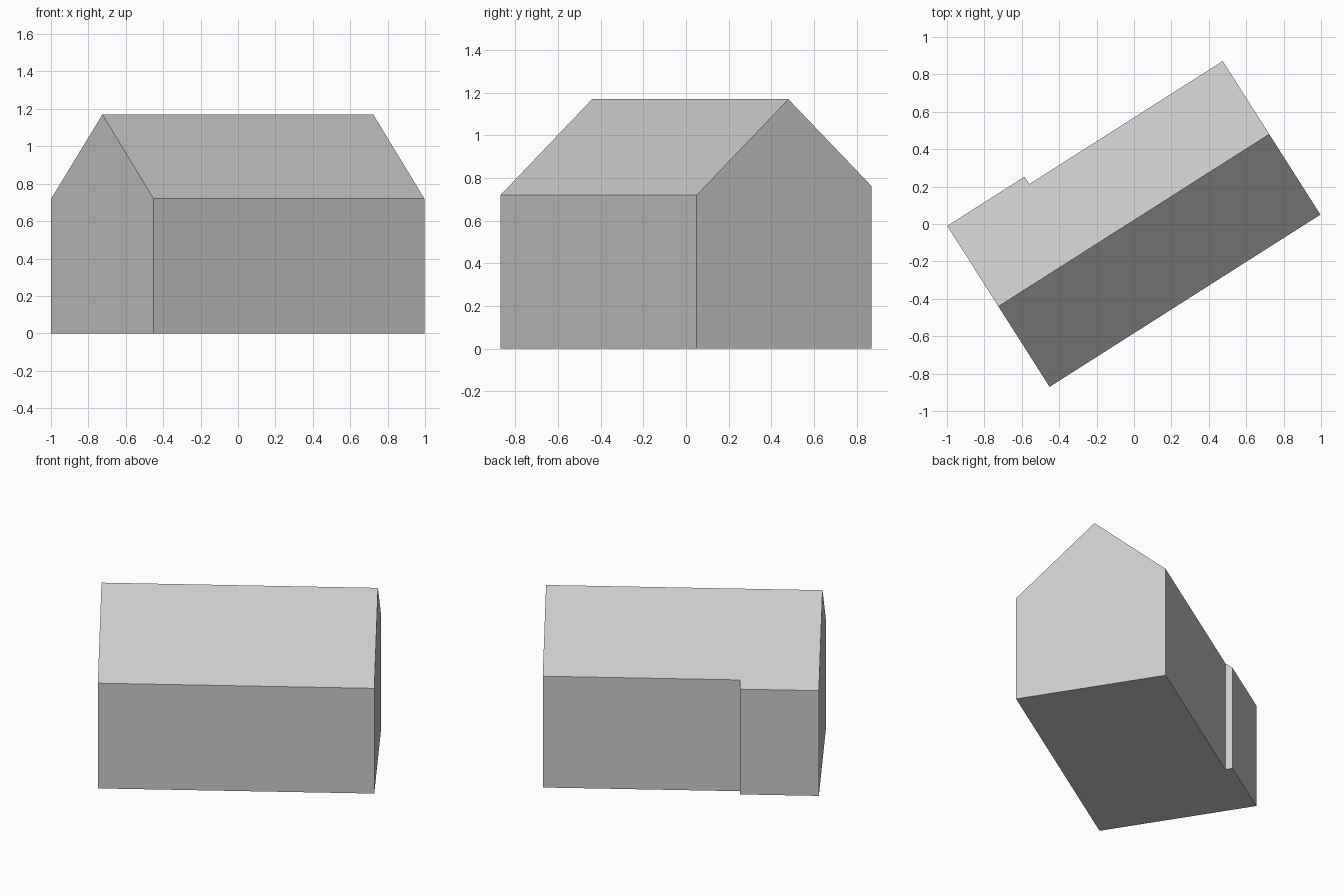
import bpy, bmesh
from math import radians
from mathutils import Matrix

cube = bpy.data.objects.get("Cube")
if cube:
    bpy.data.objects.remove(cube, do_unlink=True)

# One plain grey for the whole building
grey = bpy.data.materials.new("plain_grey")
grey.use_nodes = True
colour = (0.6, 0.6, 0.6, 1)
grey.diffuse_color = colour
grey.node_tree.nodes["Principled BSDF"].inputs["Base Color"].default_value = colour

# Main sizes, with the ridge running along local x
half = 0.858
front, back, recess = -0.51, 0.51, 0.463
step = -half + 0.49
ridge_z, eave_z = 1.17, 0.72
slope = (ridge_z - eave_z) / back

# Footprint, counter-clockwise, with the step in the back wall
footprint = [(-half, front), (half, front), (half, recess),
             (step, recess), (step, back), (-half, back)]

bm = bmesh.new()
base = [bm.verts.new((x, y, 0)) for x, y in footprint]
eave = [bm.verts.new((x, y, ridge_z - slope * abs(y))) for x, y in footprint]
ridge_left = bm.verts.new((half, 0, ridge_z))
ridge_right = bm.verts.new((-half, 0, ridge_z))

# Walls: the two end walls rise to the ridge as gables
gables = {1: [ridge_left], 5: [ridge_right]}
for i in range(len(base)):
    j = (i + 1) % len(base)
    bm.faces.new([base[i], base[j], eave[j]] + gables.get(i, []) + [eave[i]])

# Floor and the two roof slopes
bm.faces.new(base[::-1])
bm.faces.new([eave[0], eave[1], ridge_left, ridge_right])
bm.faces.new([ridge_right, ridge_left] + eave[2:])

# Turn the building to its diagonal position
bm.transform(Matrix.Translation((-0.001, 0.02, 0)) @ Matrix.Rotation(radians(32.45), 4, 'Z'))
bmesh.ops.recalc_face_normals(bm, faces=bm.faces)

mesh = bpy.data.meshes.new("gabled_building")
bm.to_mesh(mesh)
bm.free()
mesh.materials.append(grey)
building = bpy.data.objects.new("gabled_building", mesh)
bpy.context.collection.objects.link(building)
